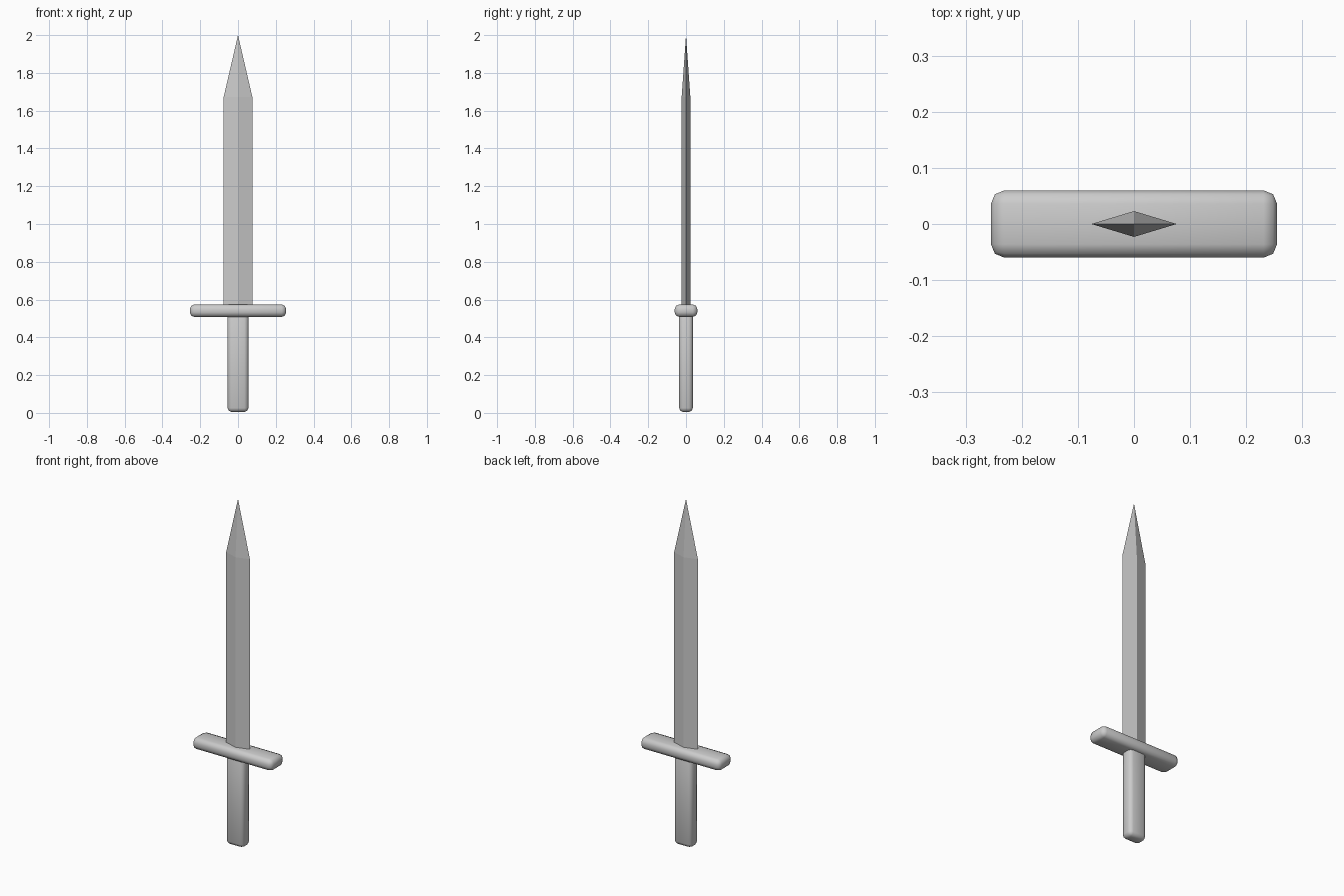
import bpy, bmesh

if "Cube" in bpy.data.objects:
    bpy.data.objects.remove(bpy.data.objects["Cube"])


def rounded_box(name, half_x, half_y, z0, z1, radius):
    """Box with bevelled, smooth-shaded edges."""
    bpy.ops.mesh.primitive_cube_add(size=1, location=(0, 0, (z0 + z1) / 2))
    ob = bpy.context.object
    ob.name = name
    ob.scale = (2 * half_x, 2 * half_y, z1 - z0)
    bpy.ops.object.transform_apply(location=False, rotation=False, scale=True)
    bev = ob.modifiers.new("round_edges", 'BEVEL')
    bev.width = radius
    bev.segments = 2
    bpy.ops.object.shade_smooth()
    return ob


# Grip and crossguard
rounded_box("grip", 0.055, 0.036, 0.005, 0.53, 0.021)
rounded_box("crossguard", 0.255, 0.06, 0.508, 0.574, 0.024)

# Blade: diamond section extruded up, then drawn to a point
bm = bmesh.new()
section = [(0.076, 0), (0, 0.023), (-0.076, 0), (0, -0.023)]
base = [bm.verts.new((x, y, 0.54)) for x, y in section]
shoulder = [bm.verts.new((x, y, 1.672)) for x, y in section]
tip = bm.verts.new((0, 0, 2.0))
bm.faces.new(base[::-1])
for i in range(4):
    j = (i + 1) % 4
    bm.faces.new((base[i], base[j], shoulder[j], shoulder[i]))
    bm.faces.new((shoulder[i], shoulder[j], tip))
mesh = bpy.data.meshes.new("blade")
bm.to_mesh(mesh)
bm.free()
bpy.context.collection.objects.link(bpy.data.objects.new("blade", mesh))
